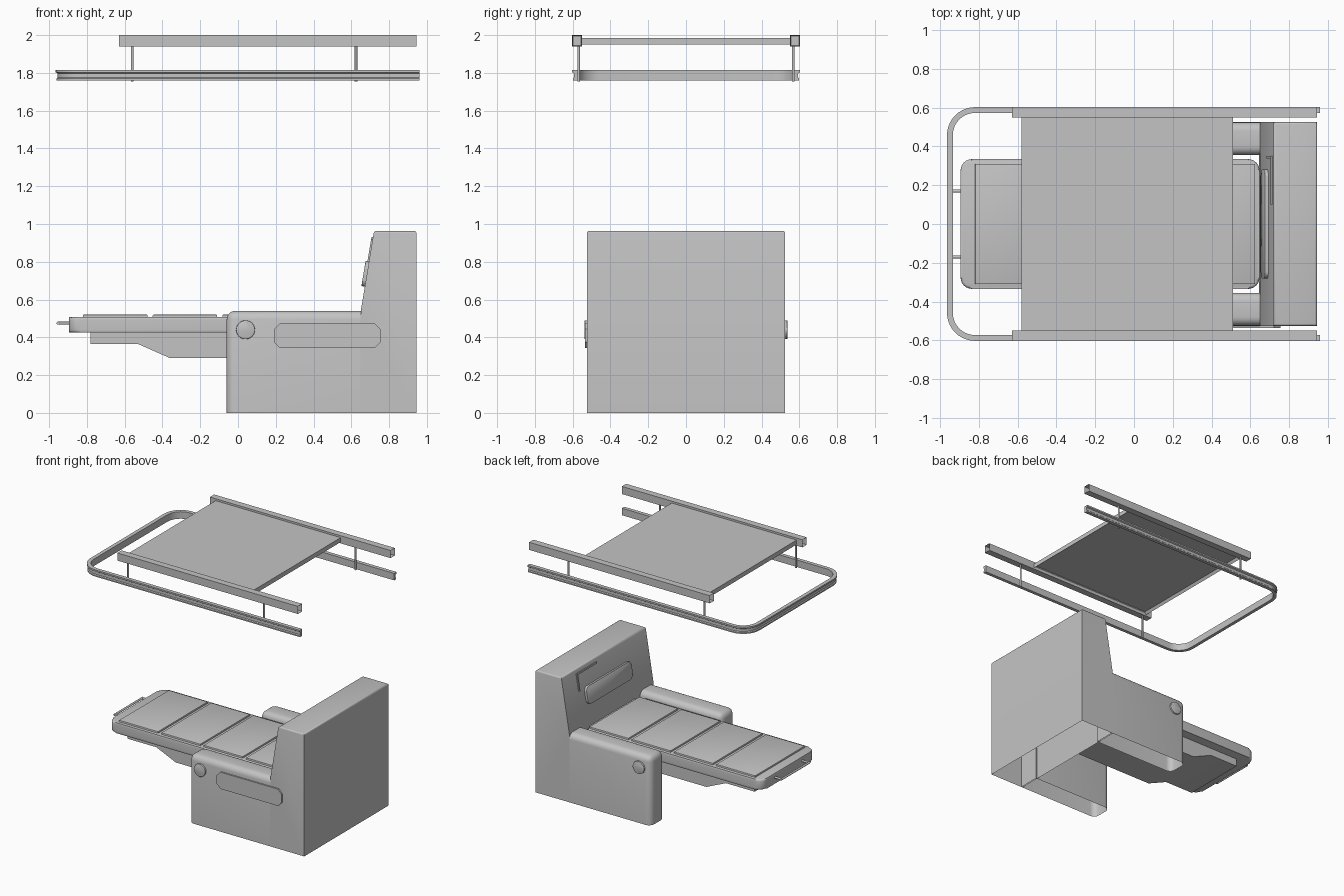
import bpy, bmesh, math
from mathutils import Vector, Matrix

if "Cube" in bpy.data.objects:
    bpy.data.objects.remove(bpy.data.objects["Cube"], do_unlink=True)

GREY = (0.55, 0.55, 0.55, 1)
grey = bpy.data.materials.new("plain_grey")
grey.use_nodes = True
grey.diffuse_color = GREY
grey.node_tree.nodes["Principled BSDF"].inputs["Base Color"].default_value = GREY


def finish(name, bm, matrix=None):
    bmesh.ops.recalc_face_normals(bm, faces=bm.faces)
    mesh = bpy.data.meshes.new(name)
    bm.to_mesh(mesh)
    bm.free()
    mesh.materials.append(grey)
    ob = bpy.data.objects.new(name, mesh)
    bpy.context.collection.objects.link(ob)
    if matrix:
        ob.matrix_world = matrix
    bpy.ops.object.select_all(action='DESELECT')
    ob.select_set(True)
    bpy.context.view_layer.objects.active = ob
    bpy.ops.object.shade_smooth_by_angle(angle=math.radians(35))
    return ob


def prism_mesh(outline, axis, lo, hi):
    """Extrude a 2D outline along an axis (0 = x, 1 = y, 2 = z)."""
    bm = bmesh.new()

    def place(p, d):
        co = list(p)
        co.insert(axis, d)
        return bm.verts.new(co)
    a = [place(p, lo) for p in outline]
    b = [place(p, hi) for p in outline]
    bm.faces.new(a)
    bm.faces.new(b)
    for i in range(len(a)):
        j = (i + 1) % len(a)
        bm.faces.new((a[i], a[j], b[j], b[i]))
    return bm


def rect(u0, u1, v0, v1):
    return [(u0, v0), (u1, v0), (u1, v1), (u0, v1)]


def rounded(u0, u1, v0, v1, r, steps=6):
    pts = []
    corners = [(u1 - r, v1 - r), (u0 + r, v1 - r), (u0 + r, v0 + r), (u1 - r, v0 + r)]
    for k, (cu, cv) in enumerate(corners):
        for s in range(steps + 1):
            t = math.pi / 2 * (k + s / steps)
            pts.append((cu + r * math.cos(t), cv + r * math.sin(t)))
    return pts


def bevel(bm, test, width, segments):
    edges = [e for e in bm.edges if test((e.verts[0].co + e.verts[1].co) / 2, e)]
    bmesh.ops.bevel(bm, geom=edges, offset=width, segments=segments,
                    affect='EDGES', profile=0.5)


def open_faces(bm, test):
    faces = [f for f in bm.faces if test(f.calc_center_median())]
    bmesh.ops.delete(bm, geom=faces, context='FACES')


def rod(name, a, b, r):
    a, b = Vector(a), Vector(b)
    bm = bmesh.new()
    bmesh.ops.create_cone(bm, cap_ends=True, segments=12, radius1=r, radius2=r,
                          depth=(b - a).length)
    q = (b - a).to_track_quat('Z', 'Y').to_matrix().to_4x4()
    finish(name, bm, Matrix.Translation((a + b) / 2) @ q)


# Seat back: sloped block with an open underside
bm = prism_mesh([(0.645, 0), (0.65, 0.54), (0.72, 0.963), (0.945, 0.963), (0.945, 0)],
                1, -0.525, 0.525)
bevel(bm, lambda c, e: c.z > 0.95, 0.012, 3)
open_faces(bm, lambda c: c.z < 0.001)
finish("seat_back", bm)

# Arms with rounded top and front edges, discs on the outer sides
for side, label in ((1, "left"), (-1, "right")):
    y0, y1 = sorted((side * 0.355, side * 0.525))
    bm = prism_mesh(rect(-0.06, 0.655, 0, 0.54), 1, y0, y1)
    bevel(bm, lambda c, e: c.x < 0.6 and c.z > 0.1
          and (c.z > 0.5 or c.x < 0), 0.045, 5)
    open_faces(bm, lambda c: c.z < 0.001)
    finish("arm_" + label, bm)
    d0, d1 = sorted((side * 0.52, side * 0.537))
    bm = prism_mesh(rounded(-0.01, 0.09, 0.39, 0.49, 0.05), 1, d0, d1)
    bevel(bm, lambda c, e: abs(c.y) > 0.53, 0.004, 2)
    finish("arm_disc_" + label, bm)

# Chamfered panel on one arm
bm = prism_mesh(rounded(0.19, 0.755, 0.343, 0.475, 0.032, 1), 1, -0.536, -0.52)
finish("arm_side_panel", bm)

# Head pad and corner trim on the sloped front of the seat back
slope = (Matrix.Translation((0.65, 0, 0.54))
         @ Matrix.Rotation(math.atan2(0.07, 0.423), 4, 'Y'))
bm = prism_mesh(rounded(-0.28, 0.28, 0.13, 0.265, 0.035), 0, -0.018, 0.005)
bevel(bm, lambda c, e: c.x < -0.01, 0.004, 2)
finish("head_pad", bm, slope)
trim = [(0.35, 0.26), (0.35, 0.395), (0.1, 0.395), (0.1, 0.382), (0.337, 0.382), (0.337, 0.26)]
finish("corner_trim", prism_mesh(trim, 0, -0.008, 0.005), slope)

# Extended bed with four cushion panels
bm = prism_mesh(rounded(-0.895, 0.648, -0.335, 0.335, 0.06), 2, 0.425, 0.507)
bevel(bm, lambda c, e: abs(e.verts[0].co.z - e.verts[1].co.z) < 0.001, 0.014, 3)
finish("bed_base", bm)
for i in range(4):
    x = -0.82 + i * 0.3685
    bm = prism_mesh(rect(x, x + 0.34, -0.31, 0.31), 2, 0.5, 0.52)
    bevel(bm, lambda c, e: c.z > 0.515, 0.004, 2)
    finish("bed_cushion_%d" % (i + 1), bm)

# Stepped support under the bed
support = [(-0.78, 0.43), (-0.78, 0.365), (-0.53, 0.365), (-0.36, 0.29),
           (0.645, 0.29), (0.645, 0.43)]
finish("bed_support", prism_mesh(support, 1, -0.26, 0.26))

# Pull handle at the foot of the bed
for y in (-0.17, 0.17):
    rod("handle_arm", (-0.88, y, 0.475), (-0.955, y, 0.475), 0.008)
rod("handle_bar", (-0.953, -0.178, 0.475), (-0.953, 0.178, 0.475), 0.008)

# Overhead panel with a recessed underside
bm = prism_mesh(rect(-0.58, 0.51, -0.56, 0.56), 2, 1.95, 1.985)
bm.normal_update()
under = [f for f in bm.faces if f.calc_center_median().z < 1.951]
bmesh.ops.inset_region(bm, faces=under, thickness=0.02)
for v in under[0].verts:
    v.co.z += 0.02
finish("overhead_panel", bm)

# Upper rails, hollow at both ends, and hanger rods
for side, label in ((1, "left"), (-1, "right")):
    y0, y1 = sorted((side * 0.55, side * 0.603))
    bm = prism_mesh(rect(y0, y1, 1.94, 2.0), 0, -0.63, 0.945)
    bmesh.ops.recalc_face_normals(bm, faces=bm.faces)
    for end in (-1, 1):
        cap = [f for f in bm.faces if f.normal.x * end > 0.9]
        bmesh.ops.inset_region(bm, faces=cap, thickness=0.007)
        for v in cap[0].verts:
            v.co.x -= end * 0.1
    finish("upper_rail_" + label, bm)
    for x in (-0.56, 0.625):
        rod("hanger_" + label, (x, side * 0.568, 1.755), (x, side * 0.568, 1.95), 0.007)

# Lower rail: grooved section swept round a U-shaped path
R, CX, CY = 0.13, -0.82, 0.458
path = [(Vector((0.96, CY + R)), Vector((0, 1)))]
for sy, start in ((1, 90), (-1, 180)):
    for s in range(11):
        t = math.radians(start + 9 * s)
        n = Vector((math.cos(t), math.sin(t)))
        path.append((Vector((CX, sy * CY)) + n * R, n))
path.append((Vector((0.96, -CY - R)), Vector((0, -1))))
section = [(0.015, 1.815), (0.015, 1.803), (0.005, 1.797), (0.005, 1.776),
           (0.011, 1.77), (0.011, 1.76), (-0.015, 1.76), (-0.015, 1.815)]
bm = bmesh.new()
rings = [[bm.verts.new((*(p + n * d), z)) for d, z in section] for p, n in path]
for a, b in zip(rings, rings[1:]):
    for i in range(len(section)):
        j = (i + 1) % len(section)
        bm.faces.new((a[i], a[j], b[j], b[i]))
bm.faces.new(rings[0])
bm.faces.new(rings[-1])
finish("lower_rail", bm)
